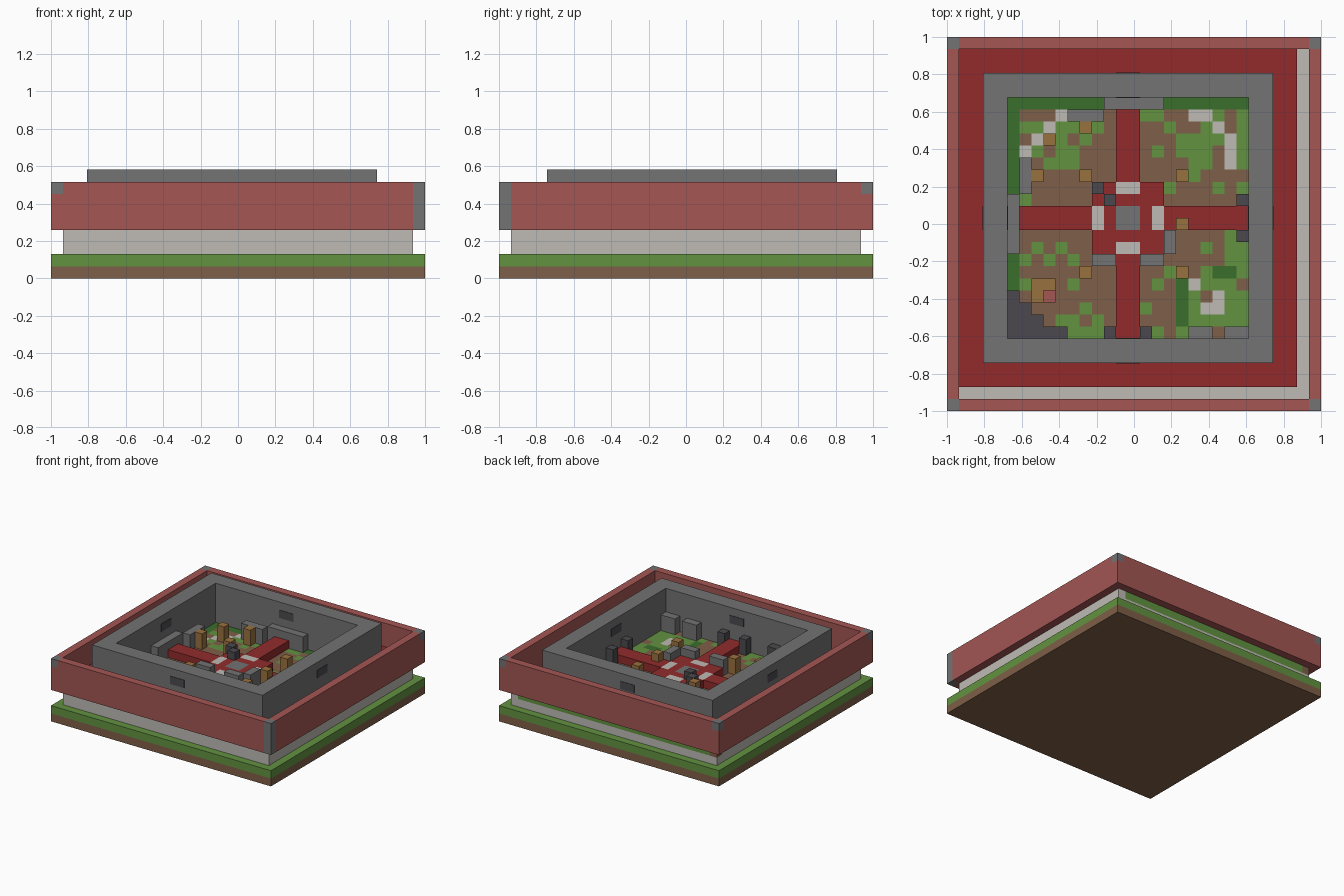
import bpy
import bmesh

U = 2 / 31  # one block

cube = bpy.data.objects.get("Cube")
if cube:
    bpy.data.objects.remove(cube, do_unlink=True)


def linear(hex_text):
    out = []
    for k in (0, 2, 4):
        c = int(hex_text[k:k + 2], 16) / 255
        out.append(c / 12.92 if c < 0.04 else ((c + 0.055) / 1.055) ** 2.4)
    return (*out, 1.0)


def material(name, hex_text):
    m = bpy.data.materials.new(name)
    m.use_nodes = True
    m.diffuse_color = linear(hex_text)
    bsdf = m.node_tree.nodes["Principled BSDF"]
    bsdf.inputs["Base Color"].default_value = m.diffuse_color
    bsdf.inputs["Roughness"].default_value = 0.9
    return m


DIRT = material("dirt brown", "7F5F48")
GRASS = material("grass green", "639240")
HEDGE = material("hedge green", "3A6E2B")
STONE = material("stone grey", "737373")
DARK = material("dark stone", "4B494D")
WHITE = material("off white", "BFBBB5")
RED = material("deep red", "922B2C")
CLAY = material("clay red", "A35653")
WOOD = material("wood tan", "99713F")


def blocks(name, mat, boxes):
    """One object from boxes given in block units: x0, y0, z0, x1, y1, z1."""
    bm = bmesh.new()
    for box in boxes:
        lo, hi = box[:3], box[3:]
        verts = bmesh.ops.create_cube(bm, size=1)["verts"]
        for v in verts:
            for a in range(3):
                v.co[a] = (hi[a] if v.co[a] > 0 else lo[a]) * U
            v.co.x -= 1
            v.co.y -= 1
    mesh = bpy.data.meshes.new(name)
    bm.to_mesh(mesh)
    bm.free()
    mesh.materials.append(mat)
    ob = bpy.data.objects.new(name, mesh)
    bpy.context.collection.objects.link(ob)
    return ob


def ring(x0, y0, x1, y1, t, z0, z1):
    """Four boxes forming a square frame of thickness t."""
    return [(x0, y0, z0, x1, y0 + t, z1), (x0, y1 - t, z0, x1, y1, z1),
            (x0, y0 + t, z0, x0 + t, y1 - t, z1),
            (x1 - t, y0 + t, z0, x1, y1 - t, z1)]


# Ground layers
blocks("dirt_base", DIRT, [(0, 0, 0, 31, 31, 1)])
blocks("grass_layer", GRASS, [(0, 0, 1, 31, 31, 2)])

# Recessed lower wall, with a planted back course
blocks("lower_wall", WHITE, ring(1, 1, 30, 30, 1, 2, 3) + [
    (1, 1, 3, 30, 2, 4), (1, 2, 3, 2, 29, 4), (29, 2, 3, 30, 30, 4)])
blocks("lower_wall_planting", GRASS, [(2, 29, 3, 29, 30, 4)])
blocks("lower_wall_corner", DIRT, [(1, 29, 3, 2, 30, 4)])

# Overhanging outer wall and its corners
blocks("outer_wall", CLAY, [
    (1, 0, 4, 30, 1, 8), (1, 30, 4, 30, 31, 8),
    (0, 1, 4, 1, 30, 8), (30, 1, 4, 31, 30, 8)])
corners = [(0, 0), (0, 30), (30, 30)]
blocks("outer_wall_corners", CLAY,
       [(x, y, 4, x + 1, y + 1, 7) for x, y in corners])
blocks("corner_caps", STONE,
       [(x, y, 7, x + 1, y + 1, 8) for x, y in corners])
blocks("corner_pillar", STONE, [(30, 0, 4, 31, 1, 8)])

# Walkway between the walls, and the inner stone wall
blocks("walkway", RED, ring(1, 2, 29, 30, 2, 4, 5))
blocks("inner_wall", STONE, ring(3, 4, 27, 28, 2, 2, 9))

# Small dark openings in the middle of each inner wall, on both faces
E = 0.06
openings = []
for edge in (3, 5, 25, 27):
    openings.append((edge - E, 15, 7, edge + E, 17, 8))
    openings.append((14, edge + 1 - E, 7, 16, edge + 1 + E, 8))
blocks("wall_openings", DARK, openings)

# Courtyard plan, back row first
PLAN = [
    "DDDDDDDDsssssDDDDDDD",
    "DBBBwsssBRRGGBBwwGBG",
    "DGGwGGTGBRRBBGBBGwBG",
    "DBwTGBGBBRRBBBGGGGwG",
    "DwGBGGBBBRRBGBGGGBwG",
    "DsBGGGBBBRRBBBBGGBwG",
    "DsTBBBTBBRRBBBTGBBBB",
    "DsBBBBBKRWWRRGBBBGBG",
    "sGBBBBBRKRRRRBBBBBBK",
    "sRRRRRRWRSSRWRRRRRRR",
    "sRRRRRRWRSSRWRTRRRRR",
    "sBBBBBBRRRRRRsBBBBGK",
    "sBGBGBBRRWWRRsBBGBGG",
    "DGBGBGBssRRssBBBBBGG",
    "DBBBBBTBBRRBBGTBGDDG",
    "DGTTBGBBBRRBGBDwGGGB",
    "KBTCBBBBBRRBBBDGBwGG",
    "KKBBBBGBBRRGBBDGwwGG",
    "KKKBGGBGBRRBBBDGGGGG",
    "KKKKKGGGKRRKGBGssBss",
]
# Letter: part name, material, height in blocks
PARTS = {
    "B": ("courtyard_dirt", DIRT, 4), "G": ("courtyard_grass", GRASS, 4),
    "D": ("courtyard_hedge", HEDGE, 4), "w": ("white_paving", WHITE, 4),
    "R": ("red_cross_path", RED, 5), "W": ("cross_inlays", WHITE, 5),
    "S": ("cross_centre", STONE, 5), "s": ("stone_blocks", STONE, 6),
    "K": ("dark_stone_blocks", DARK, 6), "T": ("wood_crates", WOOD, 6),
    "C": ("clay_block", CLAY, 5),
}
runs = {key: [] for key in PARTS}
for r, row in enumerate(PLAN):
    start = 0
    for c in range(1, len(row) + 1):
        if c == len(row) or row[c] != row[start]:
            key = row[start]
            y = 25 - r
            runs[key].append((5 + start, y, 2, 5 + c, y + 1, PARTS[key][2]))
            start = c
for key, (name, mat, height) in PARTS.items():
    blocks(name, mat, runs[key])
